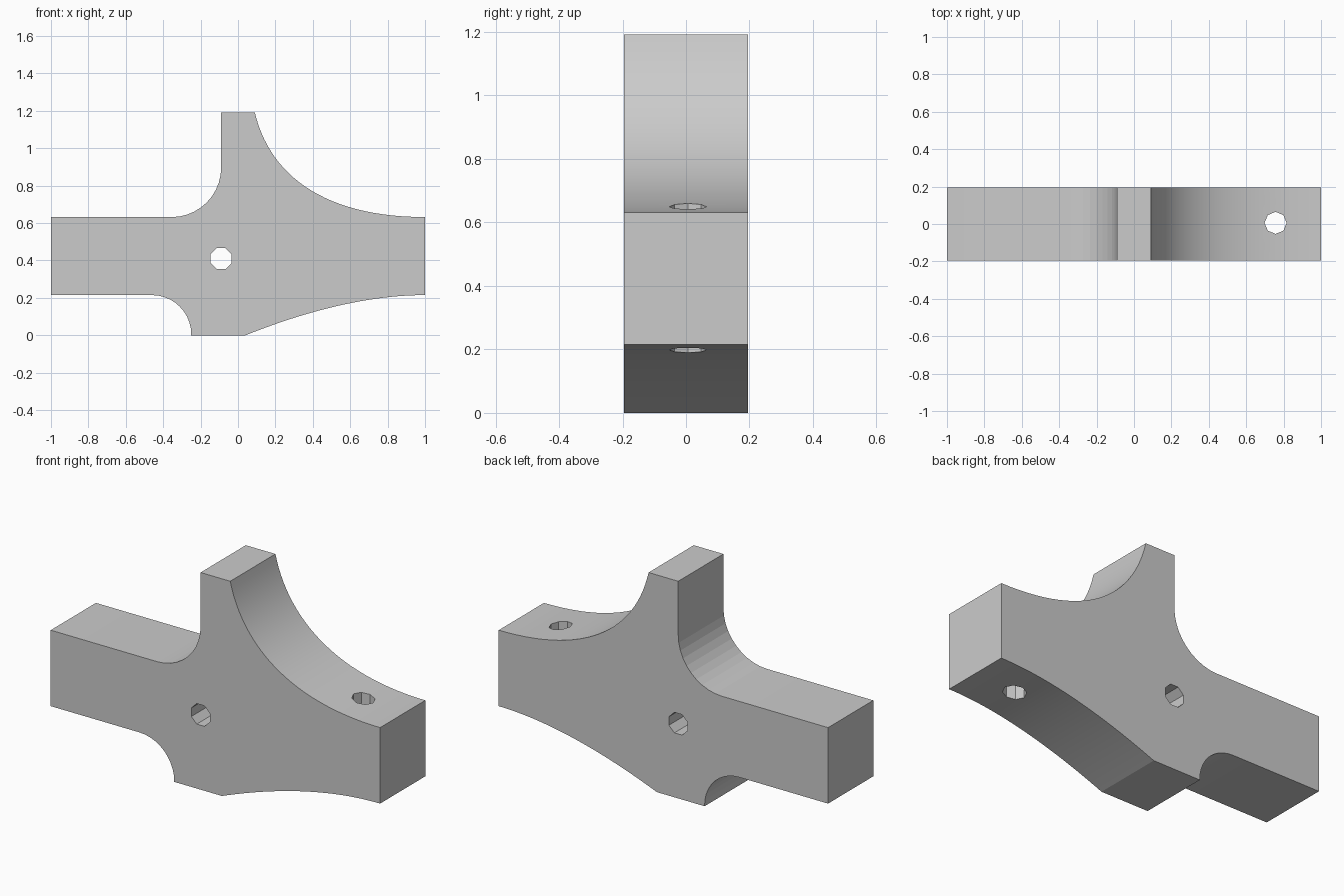
import bpy
import bmesh
from math import cos, sin, pi, radians
from mathutils import Vector, Matrix
from mathutils.geometry import interpolate_bezier

cube = bpy.data.objects.get("Cube")
if cube:
    bpy.data.objects.remove(cube, do_unlink=True)

HALF_DEPTH = 0.196

grey = bpy.data.materials.new("plain grey")
grey.use_nodes = True
colour = (0.6, 0.6, 0.6, 1)
grey.diffuse_color = colour
grey.node_tree.nodes["Principled BSDF"].inputs["Base Color"].default_value = colour


def arc(cx, cz, r, start, end, steps=10):
    """Circular fillet in the front plane."""
    angles = [radians(start + (end - start) * i / steps) for i in range(steps + 1)]
    return [(cx + r * cos(a), cz + r * sin(a)) for a in angles]


def sweep(a, b, c, d, steps=28):
    """Long flowing edge in the front plane."""
    pts = interpolate_bezier(*[Vector((x, z, 0)) for x, z in (a, b, c, d)], steps)
    return [(p.x, p.y) for p in pts]


def new_object(name, bm):
    bmesh.ops.recalc_face_normals(bm, faces=bm.faces)
    mesh = bpy.data.meshes.new(name)
    bm.to_mesh(mesh)
    bm.free()
    mesh.materials.append(grey)
    obj = bpy.data.objects.new(name, mesh)
    bpy.context.collection.objects.link(obj)
    return obj


# Body outline, counter-clockwise from the lower left of the arm
outline = [(-1, 0.215)]
outline += arc(-0.46, 0.005, 0.21, 90, 0)
outline += [(-0.25, 0)]
outline += sweep((0.04, 0), (0.34, 0.12), (0.68, 0.215), (1, 0.215))
outline += sweep((1, 0.632), (0.47, 0.632), (0.17, 0.85), (0.09, 1.192))
outline += [(-0.09, 1.192)]
outline += arc(-0.355, 0.897, 0.265, 0, -90)
outline += [(-1, 0.632)]

bm = bmesh.new()
face = bm.faces.new([bm.verts.new((x, -HALF_DEPTH, z)) for x, z in outline])
extruded = bmesh.ops.extrude_face_region(bm, geom=[face])["geom"]
bmesh.ops.translate(bm, vec=(0, 2 * HALF_DEPTH, 0),
                    verts=[g for g in extruded if isinstance(g, bmesh.types.BMVert)])
body = new_object("bracket_body", bm)


# Octagonal through holes
def drill(name, location, radius, tilt, spin):
    bm = bmesh.new()
    bmesh.ops.create_cone(bm, cap_ends=True, segments=8, radius1=radius,
                          radius2=radius, depth=1.4,
                          matrix=Matrix.Translation(location)
                          @ Matrix.Rotation(tilt, 4, 'X')
                          @ Matrix.Rotation(spin, 4, 'Z'))
    cutter = new_object(name, bm)
    cutter.hide_render = True
    cutter.hide_set(True)
    mod = body.modifiers.new(name, 'BOOLEAN')
    mod.operation = 'DIFFERENCE'
    mod.solver = 'EXACT'
    mod.object = cutter
    return cutter


cutters = [drill("cross_hole_cutter", (-0.09, 0, 0.41), 0.061, pi / 2, pi / 8),
           drill("arm_hole_cutter", (0.757, 0.006, 0.42), 0.059, 0, 0)]

# Bake the cuts and drop the cutters
bpy.context.view_layer.update()
depsgraph = bpy.context.evaluated_depsgraph_get()
baked = bpy.data.meshes.new_from_object(body.evaluated_get(depsgraph))
body.modifiers.clear()
body.data = baked
for cutter in cutters:
    bpy.data.objects.remove(cutter, do_unlink=True)

# Soft shading on the shallow curves, crisp edges elsewhere
bpy.ops.object.select_all(action='DESELECT')
body.select_set(True)
bpy.context.view_layer.objects.active = body
bpy.ops.object.shade_smooth_by_angle(angle=radians(5))
